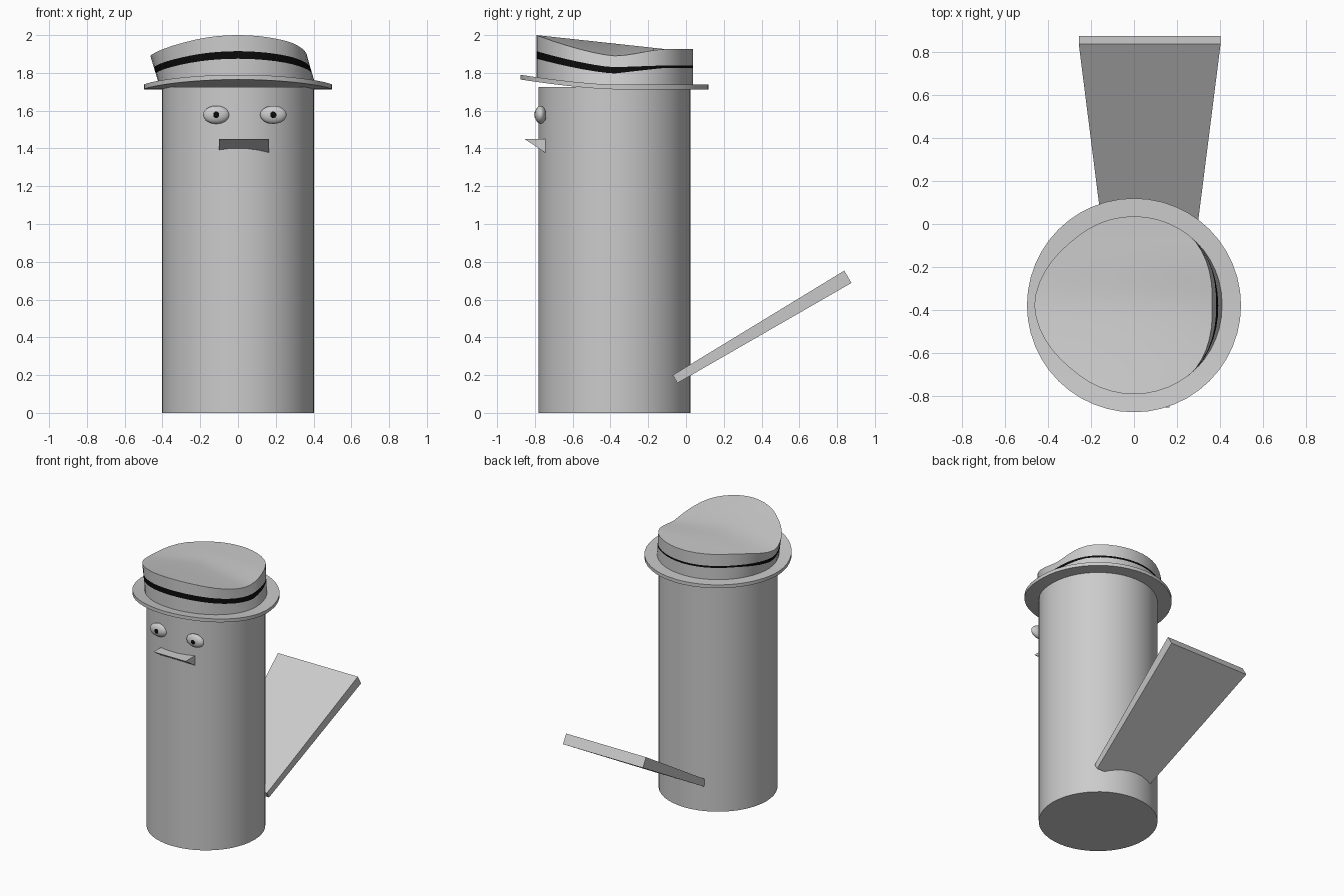
import bpy, bmesh, math
from mathutils import Matrix, Vector

if "Cube" in bpy.data.objects:
    bpy.data.objects.remove(bpy.data.objects["Cube"])

def material(name, c):
    m = bpy.data.materials.new(name)
    m.diffuse_color = (c, c, c, 1)
    m.use_nodes = True
    m.node_tree.nodes["Principled BSDF"].inputs["Base Color"].default_value = m.diffuse_color
    return m

GREY = material("light grey", 0.6)
BLACK = material("black", 0.003)
CY = -0.378  # y of the body axis
N = 48

def finish(bm, name, mats, smooth=True):
    bmesh.ops.recalc_face_normals(bm, faces=bm.faces)
    me = bpy.data.meshes.new(name)
    bm.to_mesh(me)
    bm.free()
    ob = bpy.data.objects.new(name, me)
    bpy.context.collection.objects.link(ob)
    for m in mats:
        me.materials.append(m)
    if smooth:
        bpy.ops.object.select_all(action='DESELECT')
        ob.select_set(True)
        bpy.context.view_layer.objects.active = ob
        bpy.ops.object.shade_smooth_by_angle(angle=math.radians(35))
    return ob

def ring(bm, fn):
    # fn(s, c): s = sideways, c = towards the front
    return [bm.verts.new(fn(math.sin(2 * math.pi * i / N), math.cos(2 * math.pi * i / N))) for i in range(N)]

def bridge(bm, a, b, mat=0):
    for i in range(N):
        k = (i + 1) % N
        bm.faces.new((a[i], a[k], b[k], b[i])).material_index = mat

def cap(bm, r, ridge=None):
    # strips across the ring, with an optional straight ridge from front to back
    h = N // 2
    mids = {}
    if ridge:
        for j in range(1, h):
            p = (r[j].co + r[N - j].co) / 2
            p.z = max(p.z, ridge(p.y))
            mids[j] = bm.verts.new(p)
    mids[0], mids[h] = r[0], r[h]
    for j in range(h):
        if ridge:
            for a, b in ((r[j], r[j + 1]), (r[-j], r[N - j - 1])):
                vs = list(dict.fromkeys((a, b, mids[j + 1], mids[j])))
                bm.faces.new(vs)
        else:
            vs = list(dict.fromkeys((r[j], r[j + 1], r[N - j - 1], r[-j])))
            bm.faces.new(vs)

def front(c):
    return max(c, 0) ** 1.5

# body
bm = bmesh.new()
bmesh.ops.create_cone(bm, cap_ends=True, segments=N, radius1=0.402, radius2=0.402, depth=1.725,
                      matrix=Matrix.Translation((0, CY, 0.8625)))
finish(bm, "body", [GREY])

# hat brim, bent up at the front
bm = bmesh.new()
low, high = [ring(bm, lambda s, c, z=z: (0.498 * s, CY - 0.498 * c, z + 0.052 * front(c))) for z in (1.713, 1.738)]
bridge(bm, low, high)
cap(bm, low)
cap(bm, high)
finish(bm, "hat_brim", [GREY])

# hat crown with dented sides and a black ribbon
def top_z(c):
    if c > 0:
        return 1.89 + 0.11 * c ** 1.4
    t = min(1, -c / 0.68)
    return 1.89 + 0.036 * t * t * (3 - 2 * t)

def crown_point(s, c, level):
    bottom = 1.725 + 0.04 * front(c)
    top = top_z(c)
    if c > 0:
        lo, hi = 1.797 + 0.078 * c ** 1.4, 1.83 + 0.085 * c ** 1.4
    else:
        lo, hi = 1.797 + 0.028 * min(1, -c / 0.6), 1.83 + 0.009 * min(1, -c / 0.6)
    z = (bottom, lo, hi, top)[level]
    push = 0.05 * max(0, 1 - (abs(c) / 0.75) ** 1.5) * (z - bottom) / (top - bottom)
    return (0.414 * s - push, CY - 0.414 * c, z)

bm = bmesh.new()
rings = [ring(bm, lambda s, c, k=k: crown_point(s, c, k)) for k in range(4)]
for k in range(3):
    bridge(bm, rings[k], rings[k + 1], 1 if k == 1 else 0)
cap(bm, rings[0])
cap(bm, rings[3], lambda y: 2.0 - 0.075 * min(1, (y + 0.792) / 0.69))
finish(bm, "hat_crown", [GREY, BLACK])

# eyes and pupils
def ellipsoid(name, centre, radii, mat):
    bm = bmesh.new()
    bmesh.ops.create_uvsphere(bm, u_segments=24, v_segments=14, radius=1,
                              matrix=Matrix.Translation(centre) @ Matrix.Diagonal((*radii, 1)))
    finish(bm, name, [mat])

for side, x in (("left", -0.115), ("right", 0.187)):
    ellipsoid(side + "_eye", (x, -0.77, 1.578), (0.07, 0.03, 0.048), GREY)
    ellipsoid(side + "_pupil", (x, -0.7985, 1.578), (0.016, 0.004, 0.017), BLACK)

# prism between two matching outlines
def prism(name, a, b):
    bm = bmesh.new()
    va, vb = [[bm.verts.new(p) for p in o] for o in (a, b)]
    n = len(va)
    bm.faces.new(va)
    bm.faces.new(vb)
    for i in range(n):
        k = (i + 1) % n
        bm.faces.new((va[i], va[k], vb[k], vb[i]))
    finish(bm, name, [GREY], smooth=False)

# mouth wedge
wedge = ((-0.855, 1.45), (-0.745, 1.45), (-0.745, 1.378))
prism("mouth", [(-0.1, y, z) for y, z in wedge], [(0.165, y, z) for y, z in wedge])

# slanted tail board, wider at its top end
board = ((-0.07, 0.2, 0.215), (-0.045, 0.158, 0.215), (0.876, 0.688, 0.33), (0.838, 0.753, 0.33))
prism("tail_board", [(0.073 - w, y, z) for y, z, w in board], [(0.073 + w, y, z) for y, z, w in board])
